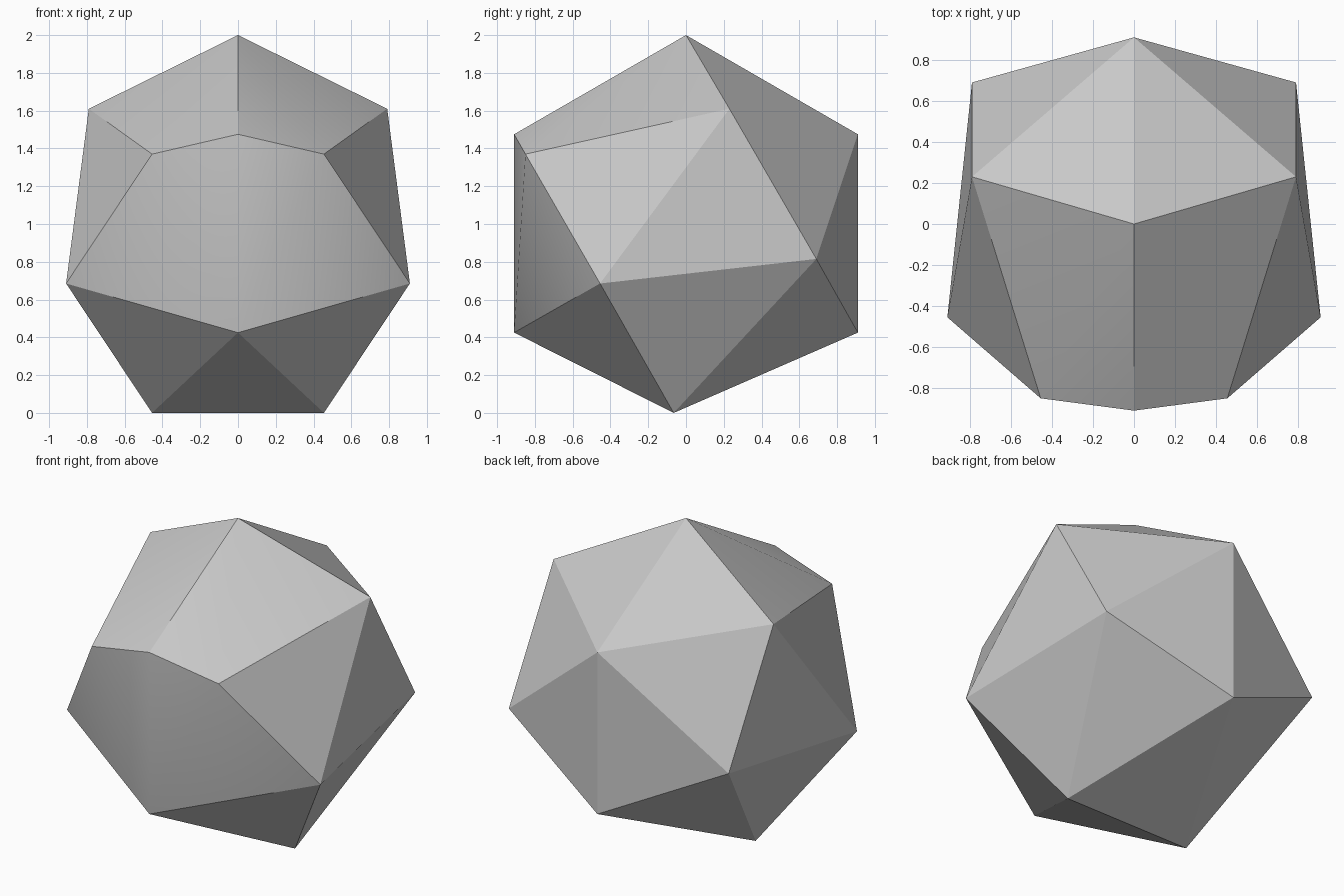
import bpy
import bmesh
import math

cube = bpy.data.objects.get("Cube")
if cube:
    bpy.data.objects.remove(cube, do_unlink=True)

# Single plain grey material
grey = bpy.data.materials.new("neutral_grey")
grey.use_nodes = True
colour = (0.58, 0.58, 0.58, 1.0)
grey.diffuse_color = colour
grey.node_tree.nodes["Principled BSDF"].inputs["Base Color"].default_value = colour

# Corners on the middle plane: top, two at the front, two at the back
middle = [(0, 0, 2)] + [(0, y, z) for y in (-0.91, 0.91) for z in (0.425, 1.475)]

# Corners of one side, mirrored to the other
side = [
    (0.79, 0.23, 1.61),     # shoulder
    (0.455, -0.85, 1.37),   # front brow
    (0.91, -0.455, 0.685),  # widest point
    (0.79, 0.69, 0.815),    # back
    (0.455, -0.065, 0.0),   # base
]
corners = middle + [(s * x, y, z) for s in (-1, 1) for x, y, z in side]

# Faceted stone: triangular shell stretched over the corners
bm = bmesh.new()
for co in corners:
    bm.verts.new(co)
bmesh.ops.convex_hull(bm, input=bm.verts[:])
bmesh.ops.recalc_face_normals(bm, faces=bm.faces[:])

mesh = bpy.data.meshes.new("faceted_stone")
bm.to_mesh(mesh)
bm.free()
mesh.materials.append(grey)
stone = bpy.data.objects.new("faceted_stone", mesh)
bpy.context.collection.objects.link(stone)

# Shallow edges blend, the rest stay sharp
bpy.ops.object.select_all(action='DESELECT')
stone.select_set(True)
bpy.context.view_layer.objects.active = stone
bpy.ops.object.shade_smooth_by_angle(angle=math.radians(27))
